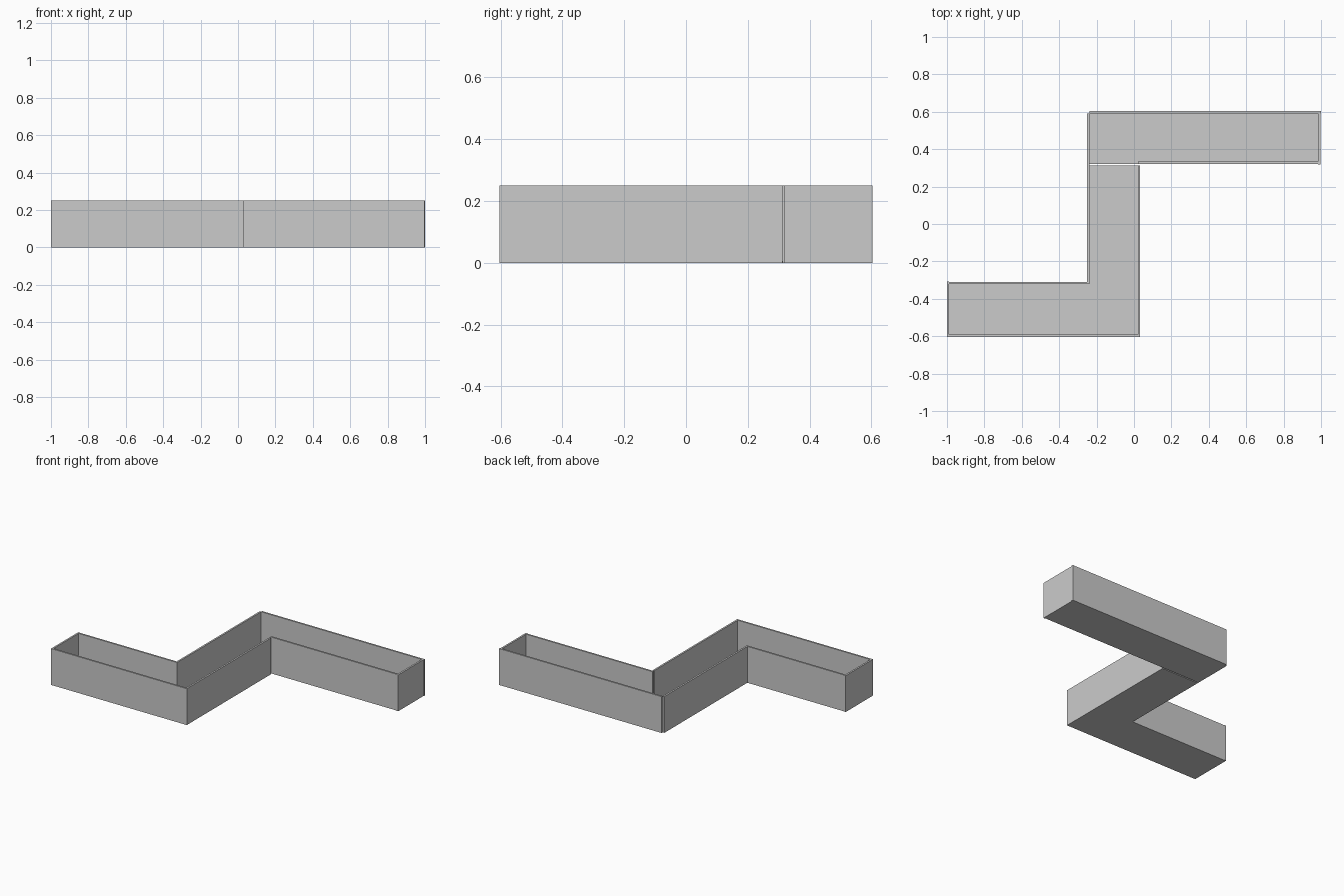
import bpy

if "Cube" in bpy.data.objects:
    bpy.data.objects.remove(bpy.data.objects["Cube"])

H = 0.25   # wall height
T = 0.012  # board thickness


def board(name, x0, x1, y0, y1, z0=0.0, z1=H):
    """Axis-aligned board between the given limits."""
    bpy.ops.mesh.primitive_cube_add(
        size=1, location=((x0 + x1) / 2, (y0 + y1) / 2, (z0 + z1) / 2))
    ob = bpy.context.object
    ob.name = name
    ob.scale = (x1 - x0, y1 - y0, z1 - z0)
    bpy.ops.object.transform_apply(location=False, rotation=False, scale=True)
    return ob


# Back arm walls
board("back_arm_rear_wall", -0.238, 1.0, 0.604 - T, 0.604)
board("back_arm_front_wall", 0.021, 0.996 - T, 0.322, 0.322 + T)
board("back_arm_end_wall", 0.996 - T, 0.996, 0.318, 0.604 - T)

# Middle run walls
board("middle_left_wall", -0.25, -0.25 + T, -0.322, 0.592)
board("middle_right_wall", 0.033 - T, 0.033, -0.604 + T, 0.312)

# Front arm walls
board("front_arm_rear_wall", -1.0 + T, -0.25, -0.322, -0.322 + T)
board("front_arm_front_wall", -1.0, 0.033, -0.604, -0.604 + T)
board("front_arm_end_wall", -1.0, -1.0 + T, -0.604 + T, -0.308)

# Floor boards, with a narrow seam between middle run and back arm
board("back_arm_floor", -0.238, 0.996 - T, 0.322, 0.604 - T, 0, T / 2)
board("middle_floor", -0.238, 0.033 - T, -0.322, 0.314, 0, T / 2)
board("front_arm_floor", -1.0 + T, 0.033 - T, -0.604 + T, -0.322, 0, T / 2)
